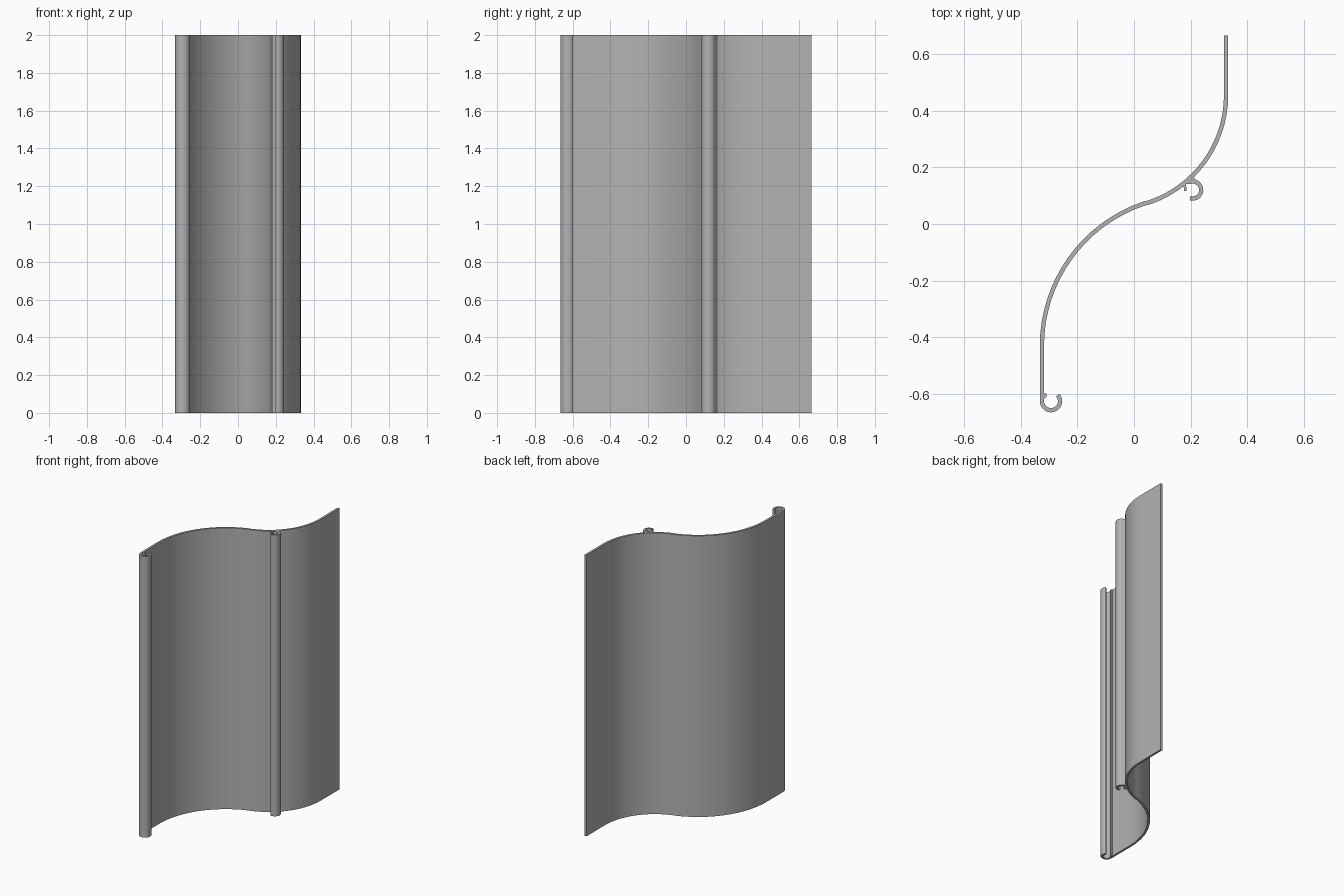
import bpy
import bmesh
from math import cos, sin, radians
from mathutils import Vector

HEIGHT = 2.0
WALL = 0.015

cube = bpy.data.objects.get("Cube")
if cube:
    bpy.data.objects.remove(cube, do_unlink=True)

# Single flat colour
grey = bpy.data.materials.new("plain grey")
grey.use_nodes = True
colour = (0.45, 0.45, 0.45, 1.0)
grey.diffuse_color = colour
grey.node_tree.nodes["Principled BSDF"].inputs["Base Color"].default_value = colour


def arc(cx, cy, r, start, end, steps):
    """Points along a circular arc, angles in degrees."""
    angles = [radians(start + (end - start) * i / steps) for i in range(steps + 1)]
    return [(cx + r * cos(a), cy + r * sin(a)) for a in angles]


def ribbon(path, wall):
    """Closed outline of constant thickness around an open path."""
    pts = [Vector(p) for p in path]
    left, right = [], []
    for i, p in enumerate(pts):
        before = (p - pts[i - 1]).normalized() if i else None
        after = (pts[i + 1] - p).normalized() if i < len(pts) - 1 else None
        a, b = before or after, after or before
        tangent = (a + b).normalized()
        normal = Vector((-tangent.y, tangent.x))
        offset = normal * (wall / 2 / max(tangent.dot(a), 0.5))
        left.append(p + offset)
        right.append(p - offset)
    return left + right[::-1]


def extrude(name, outline):
    """Raise a plan outline to the full height."""
    bm = bmesh.new()
    face = bm.faces.new([bm.verts.new((p[0], p[1], 0)) for p in outline])
    raised = bmesh.ops.extrude_face_region(bm, geom=[face])["geom"]
    top = [v for v in raised if isinstance(v, bmesh.types.BMVert)]
    bmesh.ops.translate(bm, verts=top, vec=(0, 0, HEIGHT))
    bmesh.ops.recalc_face_normals(bm, faces=bm.faces)
    mesh = bpy.data.meshes.new(name)
    bm.to_mesh(mesh)
    bm.free()
    mesh.materials.append(grey)
    obj = bpy.data.objects.new(name, mesh)
    bpy.context.collection.objects.link(obj)
    bpy.ops.object.select_all(action="DESELECT")
    obj.select_set(True)
    bpy.context.view_layer.objects.active = obj
    bpy.ops.object.shade_smooth_by_angle(angle=radians(30))


# S-curved sheet that rolls into an open channel along its front edge
back_edge = [(0.325, 0.665)]
upper_bend = arc(-0.075, 0.455, 0.4, 0, -70.7, 14)
lower_bend = arc(0.205, -0.43, 0.53, 109.3, 180, 16)
front_channel = arc(-0.293, -0.625, 0.032, 180, 402, 20)
extrude("curved_sheet", ribbon(back_edge + upper_bend + lower_bend + front_channel, WALL))

# Small lip opposite the channel opening
extrude("front_channel_lip", [(-0.325, -0.598), (-0.308, -0.598),
                              (-0.308, -0.608), (-0.325, -0.626)])

# C-shaped clip with its short stop rib on the front of the upper bend
clip_top = [(0.183, 0.148)]
extrude("clip_channel", ribbon(clip_top + arc(0.207, 0.12, 0.03, 100, -108, 18), WALL))
extrude("clip_root", [(0.185, 0.14), (0.225, 0.15), (0.21, 0.165), (0.22, 0.185), (0.185, 0.152)])
extrude("clip_stop_rib", ribbon([(0.176, 0.14), (0.181, 0.128), (0.181, 0.116)], 0.01))
